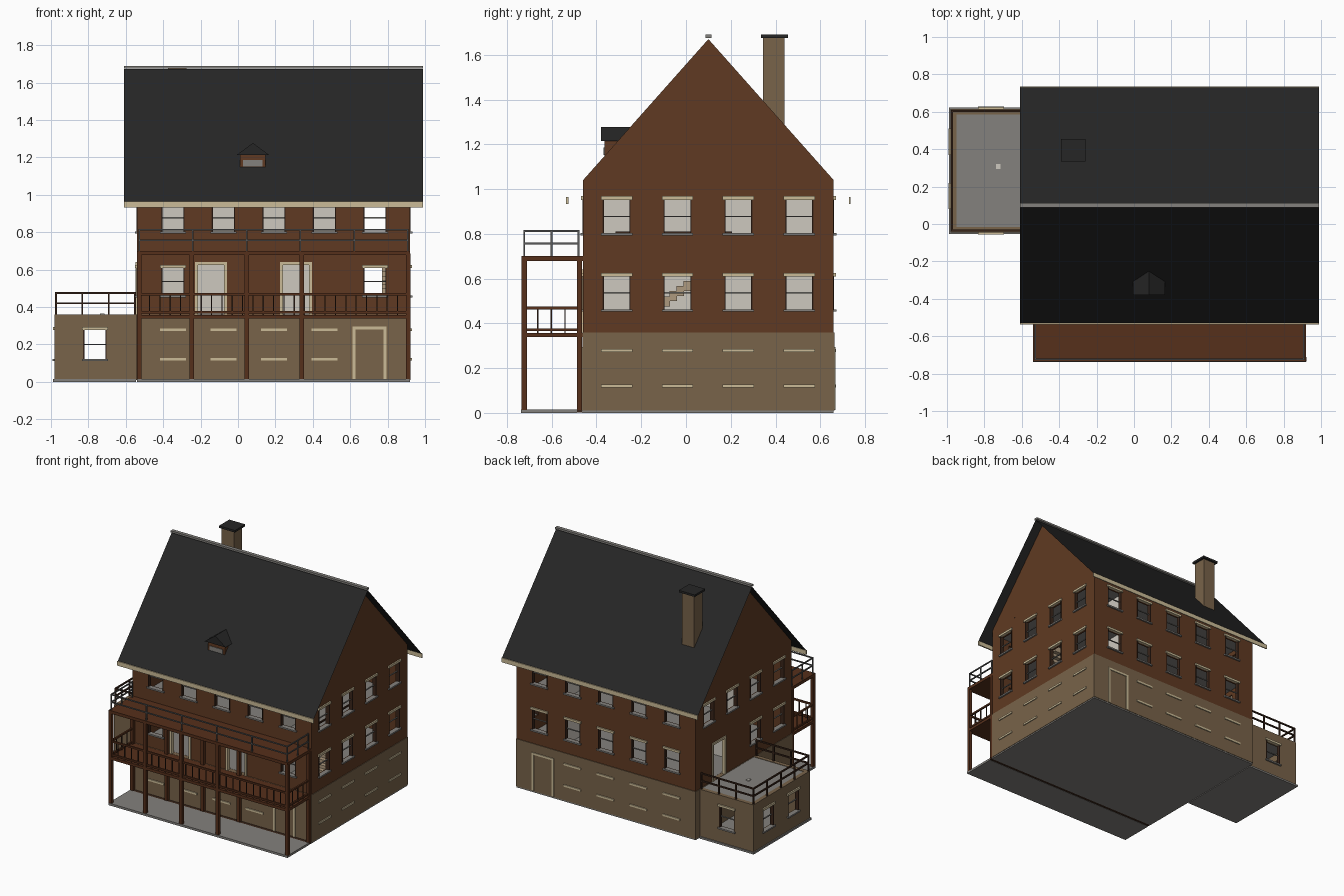
import bpy, bmesh
from mathutils import Vector

cube = bpy.data.objects.get("Cube")
if cube:
    bpy.data.objects.remove(cube, do_unlink=True)


def material(name, r, g, b):
    m = bpy.data.materials.new(name)
    m.use_nodes = True
    m.diffuse_color = (r, g, b, 1)
    m.node_tree.nodes["Principled BSDF"].inputs["Base Color"].default_value = (r, g, b, 1)
    return m


BROWN = material("brown wall", .115, .042, .016)
TIMBER = material("porch timber", .092, .029, .011)
DARK = material("dark timber", .04, .018, .01)
TAN = material("tan stone", .188, .125, .068)
ROOF = material("roof slate", .019, .019, .019)
CREAM = material("cream trim", .6, .5, .31)
PLASTER = material("plaster", .61, .58, .52)
CONCRETE = material("concrete", .23, .22, .205)
METAL = material("grey metal", .1, .1, .1)
STEP = material("stair beige", .42, .32, .21)

parts = {}


def add_face(name, mat, points):
    bm = parts.setdefault(name, (bmesh.new(), mat))[0]
    return bm.faces.new([bm.verts.new(p) for p in points])


def box(name, mat, x, y, z):
    """Box from three (low, high) ranges, added to the named part."""
    bm = parts.setdefault(name, (bmesh.new(), mat))[0]
    verts = bmesh.ops.create_cube(bm, size=1)["verts"]
    for v in verts:
        v.co = [(lo + hi) / 2 + c * abs(hi - lo) for c, (lo, hi) in zip(v.co, (x, y, z))]


def bar(name, mat, p, q, r=.004):
    """Square bar between two points along an axis."""
    box(name, mat, *[(min(a, b) - r, max(a, b) + r) for a, b in zip(p, q)])


def finish(name, bm, mat, thickness=0):
    me = bpy.data.meshes.new(name)
    bm.to_mesh(me)
    bm.free()
    me.materials.append(mat)
    ob = bpy.data.objects.new(name, me)
    bpy.context.collection.objects.link(ob)
    if thickness:
        s = ob.modifiers.new("thickness", "SOLIDIFY")
        s.thickness, s.offset = thickness, -1
    return ob


class Side:
    """One wall line; openings and trim are placed by world coordinate along it."""
    def __init__(self, a, b):
        self.a, self.b = Vector((*a, 0)), Vector((*b, 0))
        self.d = (self.b - self.a).normalized()
        self.out = self.d.cross(Vector((0, 0, 1)))
        self.axis = 0 if abs(self.d.x) > .5 else 1

    def u(self, c):
        return (c - self.a[self.axis]) * self.d[self.axis]

    def point(self, u, z, out=0):
        return self.a + self.d * u + self.out * out + Vector((0, 0, z))

    def trim(self, name, mat, c, width, z, out):
        u = self.u(c)
        p, q = self.point(u - width / 2, z[0], out[0]), self.point(u + width / 2, z[1], out[1])
        box(name, mat, *[(min(i, j), max(i, j)) for i, j in zip(p, q)])

    def wall(self, name, mat, z0, z1, openings=()):
        holes = [(self.u(c) - w / 2, self.u(c) + w / 2, lo, hi) for c, w, lo, hi in openings]
        us = sorted({0, (self.b - self.a).length, *[round(v, 4) for h in holes for v in h[:2]]})
        zs = sorted({z0, z1, *[v for h in holes for v in h[2:]]})
        bm = bmesh.new()
        for u0, u1 in zip(us, us[1:]):
            for l, h in zip(zs, zs[1:]):
                um, zm = (u0 + u1) / 2, (l + h) / 2
                if not any(p < um < q and r < zm < s for p, q, r, s in holes):
                    bm.faces.new([bm.verts.new(self.point(*k))
                                  for k in ((u0, l), (u1, l), (u1, h), (u0, h))])
        bmesh.ops.remove_doubles(bm, verts=bm.verts, dist=.0002)
        finish(name, bm, mat, .03)

    def window(self, c, lo, hi):
        self.trim("window_lintels", CREAM, c, .14, (hi - .003, hi + .013), (-.01, .01))
        self.trim("window_sills", CONCRETE, c, .14, (lo - .008, lo + .003), (-.02, .012))
        mid = (lo + hi) / 2
        self.trim("window_meeting_rails", CONCRETE, c, .124, (mid - .003, mid + .003), (-.02, -.012))
        for s in (-1, 1):
            self.trim("window_jambs", DARK, c + s * .06, .006, (lo, hi), (-.025, .002))

    def door(self, c, w, lo, hi):
        self.trim("door_frames", CREAM, c, w, (hi - .015, hi), (-.02, .008))
        for s in (-1, 1):
            self.trim("door_frames", CREAM, c + s * (w / 2 - .008), .016, (lo, hi), (-.02, .008))


# House outline
X0, X1, Y0, Y1 = -.54, .92, -.46, .66
BASE, EAVE, RIDGE, RY = .36, 1.04, 1.67, .1
front, right = Side((X0, Y0), (X1, Y0)), Side((X1, Y0), (X1, Y1))
back, left = Side((X1, Y1), (X0, Y1)), Side((X0, Y1), (X0, Y0))
cols = [-.348 + .27 * i for i in range(5)]
rows = [-.31 + .272 * i for i in range(4)]
LOW, HIGH = (.46, .613), (.80, .955)
plan = {
    "front": (front, cols, [cols[0], cols[4]], [(-.145, .17), (.31, .17)]),
    "right": (right, rows, rows, []),
    "back": (back, cols, cols, []),
    "left": (left, rows, rows[:2], [(.39, .16)]),
}
for name, (side, upper, lower, doors) in plan.items():
    wins = [(c, *HIGH) for c in upper] + [(c, *LOW) for c in lower]
    holes = [(c, .12, lo, hi) for c, lo, hi in wins] + [(c, w, BASE, .64) for c, w in doors]
    side.wall(name + "_wall", BROWN, BASE, EAVE, holes)
    for w in wins:
        side.window(*w)
    for c, w in doors:
        side.door(c, w, BASE, .64)

# Basement with blind windows and doors
box("basement", TAN, (X0 - .003, X1 + .003), (Y0 - .003, Y1 + .003), (.01, BASE - .001))
for side, cs in ((front, cols[:4]), (back, cols[:4]), (right, rows)):
    for c in cs:
        for z in (.12, .278):
            side.trim("basement_bands", CREAM, c, .14, (z - .007, z + .007), (0, .01))
for side in (front, back):
    side.door(.703, .18, .012, .295)

# Gables
for x, s in ((X0, -1), (X1, 1)):
    tri = [(x, Y0, EAVE), (x, Y1, EAVE), (x, RY, RIDGE)]
    add_face("gable_walls", BROWN, tri if s > 0 else tri[::-1])

# Roof sheets, ridge and eave boards
R0, R1 = -.61, .99
for y in (-.53, .735):
    z = RIDGE + .003 - 1.125 * abs(y - RY)
    add_face("roof", ROOF, [(R0, y, z), (R1, y, z), (R1, RY, RIDGE + .003), (R0, RY, RIDGE + .003)])
    s = 1 if y > RY else -1
    box("eave_boards", CREAM, (R0, R1), (y - .006, y + .004) if s < 0 else (y - .006, y + .001), (.933, .965))
box("ridge_cap", CONCRETE, (R0, R1), (.087, .113), (1.676, 1.69))

# Chimney
box("chimney", TAN, (-.375, -.275), (.345, .44), (1.2, 1.675))
box("chimney_cap", ROOF, (-.39, -.26), (.335, .455), (1.675, 1.69))

# Dormer
box("dormer_body", BROWN, (.01, .148), (-.365, -.28), (1.12, 1.215))
box("dormer_window", CONCRETE, (.026, .132), (-.369, -.36), (1.152, 1.185))
a, b, t = (-.006, -.38, 1.214), (.165, -.38, 1.214), (.08, -.38, 1.277)
c, d, e = (-.006, -.28, 1.214), (.165, -.28, 1.214), (.08, -.24, 1.277)
for f in ((a, b, t), (a, t, e, c), (b, d, e, t), (a, c, d, b)):
    add_face("dormer_roof", ROOF, f)

# Floors, partitions and stairs inside
for z in (BASE, .70, 1.01):
    box("floors", CONCRETE, (X0 + .03, X1 - .03), (Y0 + .03, Y1 - .03), (z - .02, z))
box("partitions", PLASTER, (.59, .61), (Y0 + .03, Y1 - .03), (BASE, 1.0))
box("partitions", PLASTER, (X0 + .03, .59), (.09, .11), (BASE, 1.0))
for i in range(14):
    y, z = -.29 + i * .031, BASE + i * .023
    box("stairs", STEP, (.77, .85), (y, y + .032), (z - .022, z + .023))
bar("landing_rail", DARK, (.86, -.31, .805), (.86, .2, .805), .005)

# Annex with terrace
AX, AY0, AY1, AC = -.98, -.045, .615, -.765
annex = (("annex_front", Side((AX, AY0), (X0, AY0)), [AC]),
         ("annex_back", Side((X0, AY1), (AX, AY1)), [AC]),
         ("annex_left", Side((AX, AY1), (AX, AY0)), [.15, .44]))
for name, side, cs in annex:
    side.wall(name, TAN, .01, BASE, [(c, .125, .12, .28) for c in cs])
    for c in cs:
        side.window(c, .12, .28)
box("terrace_floor", CONCRETE, (AX + .02, X0), (AY0 + .02, AY1 - .02), (.335, .357))
box("terrace_vent", PLASTER, (-.737, -.715), (.295, .32), (.355, .365))
corner = [(X0 - .01, AY0 + .01), (AX + .006, AY0 + .01), (AX + .006, AY1 - .01), (X0 - .01, AY1 - .01)]


def railing(name, mat, path, heights, z0, counts, r, post_r):
    """Rails along a cornered path with evenly spaced uprights."""
    for (p, q), n in zip(zip(path, path[1:]), counts):
        for z in heights:
            bar(name, mat, (*p, z), (*q, z), r)
        for i in range(n + 1):
            x, y = [u + (v - u) * i / n for u, v in zip(p, q)]
            bar(name, mat, (x, y, z0), (x, y, heights[0]), post_r)


railing("terrace_railing", DARK, corner, (.475, .42), BASE, (3, 4, 3), .005, .005)

# Ground slabs
box("ground_slab", CONCRETE, (X0, X1), (Y0 - .005, Y1), (0, .012))
box("annex_slab", CONCRETE, (AX - .008, X0 - .006), (AY0 - .008, AY1 + .008), (0, .014))
box("porch_slab", CONCRETE, (X0, X1), (-.738, -.488), (0, .016))
box("porch_sill", DARK, (X0, X1), (-.488, -.465), (.002, .016))

# Porch posts, decks and beams
P0 = -.735
for x in (-.54, -.26, .035, .33, .897):
    for y in (P0, -.488):
        box("porch_posts", TIMBER, (x, x + .024), (y, y + .024), (.014, .685))
box("balcony_deck", TIMBER, (X0, X1), (P0, Y0), (.338, .358))
box("porch_roof_deck", TIMBER, (X0, X1), (P0, Y0), (.678, .70))

# Balcony railing
porch = [(X0 + .012, -.48), (X0 + .012, P0 + .012), (X1 - .012, P0 + .012), (X1 - .012, -.48)]
railing("balcony_rails", TIMBER, porch, (.47, .372), BASE, (1, 1, 1), .006, .006)
railing("balcony_balusters", DARK, porch, (.465,), BASE, (4, 26, 4), .003, .003)

# Upper deck railing
railing("upper_railing", METAL, porch, (.813, .757), .70, (2, 5, 2), .004, .004)

for name, (bm, mat) in parts.items():
    finish(name, bm, mat)
